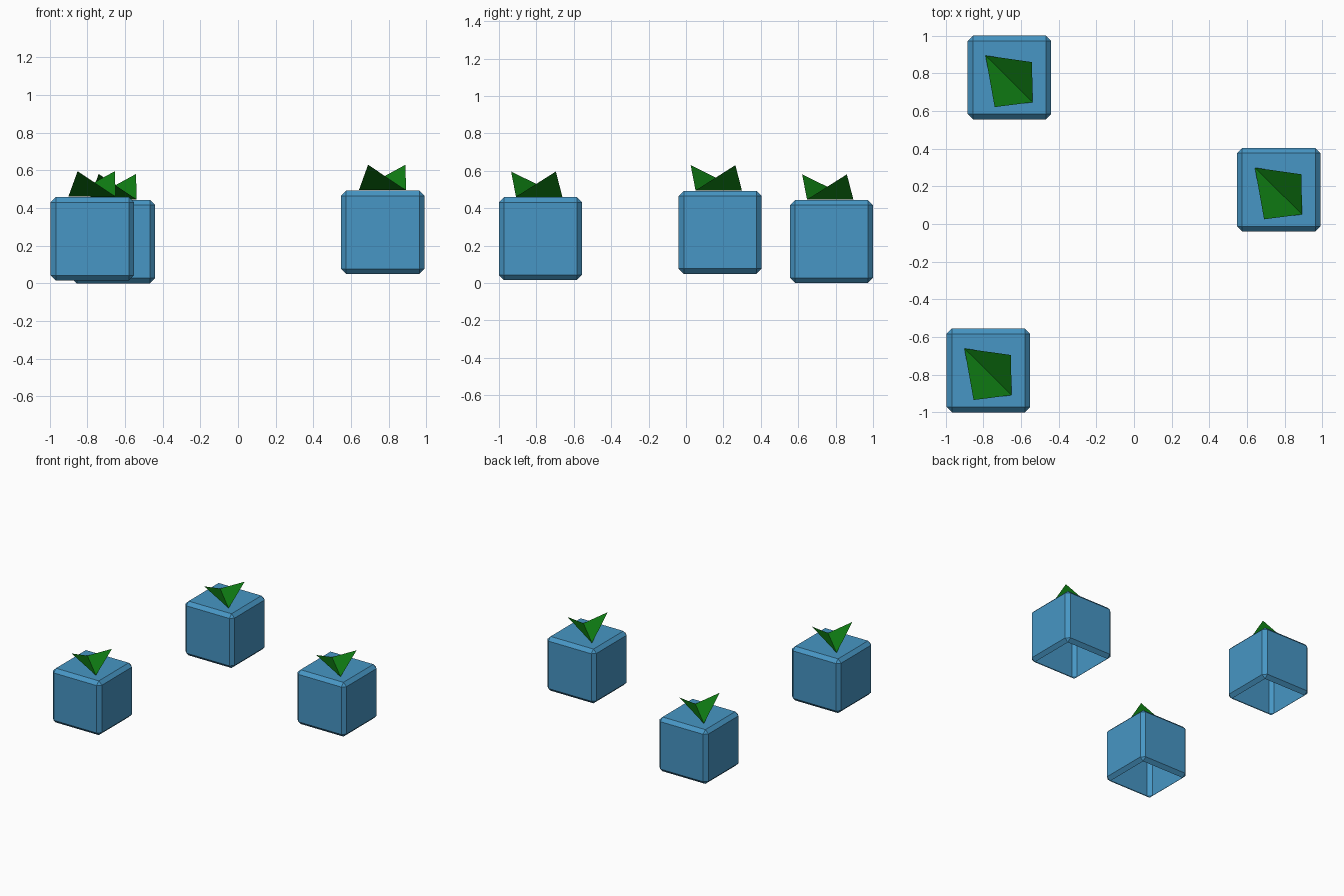
import bpy, bmesh
from mathutils import Vector

if "Cube" in bpy.data.objects:
    bpy.data.objects.remove(bpy.data.objects["Cube"])


def material(name, rgb):
    m = bpy.data.materials.new(name)
    m.diffuse_color = (*rgb, 1.0)
    m.use_nodes = True
    m.node_tree.nodes["Principled BSDF"].inputs["Base Color"].default_value = m.diffuse_color
    return m


BLUE = material("berry blue", (0.063, 0.305, 0.555))
GREEN = material("leaf green", (0.005, 0.214, 0.007))
SIZE, BEVEL = 0.444, 0.028


def finish(bm, name, mat, loc):
    me = bpy.data.meshes.new(name)
    bm.to_mesh(me)
    bm.free()
    me.materials.append(mat)
    ob = bpy.data.objects.new(name, me)
    ob.location = loc
    bpy.context.collection.objects.link(ob)


# Chamfered cube, open underneath
def berry(name, loc):
    bm = bmesh.new()
    bmesh.ops.create_cube(bm, size=SIZE)
    bmesh.ops.bevel(bm, geom=bm.edges[:], offset=BEVEL, segments=1,
                    profile=0.5, affect='EDGES')
    bm.normal_update()
    bottom = [f for f in bm.faces if f.normal.z < -0.99]
    bmesh.ops.delete(bm, geom=bottom, context='FACES')
    finish(bm, name, BLUE, loc)


# Two triangular leaf blades folded up along a shared diagonal crease
def leaf(name, loc):
    bm = bmesh.new()
    crease_a, crease_b, tip_a, tip_b = [bm.verts.new(Vector(p)) for p in (
        (-0.127, 0.117, 0.224), (0.124, -0.131, 0.224),
        (-0.078, -0.157, 0.359), (0.120, 0.082, 0.359))]
    bm.faces.new((tip_a, crease_b, crease_a))
    bm.faces.new((crease_b, tip_b, crease_a))
    finish(bm, name, GREEN, loc)


# Three identical berries
for i, loc in enumerate([(-0.774, -0.778, 0.237),
                         (-0.662, 0.778, 0.222),
                         (0.769, 0.182, 0.271)], 1):
    berry(f"berry_{i}", loc)
    leaf(f"leaf_{i}", loc)
